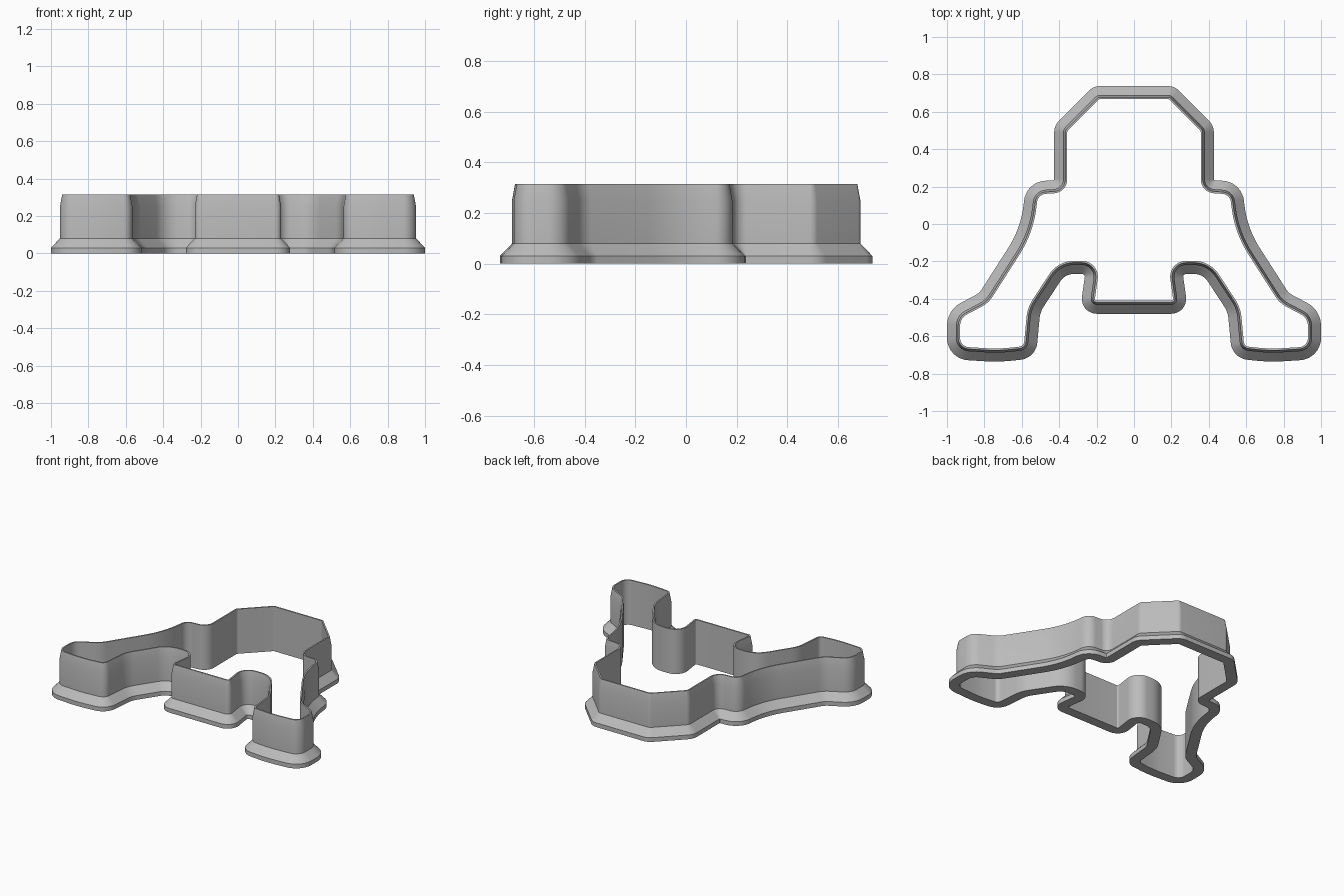
import bpy, bmesh, math
from mathutils import Vector, Matrix

cube = bpy.data.objects.get("Cube")
if cube:
    bpy.data.objects.remove(cube, do_unlink=True)

grey = bpy.data.materials.new("plain_grey")
grey.use_nodes = True
colour = (0.5, 0.5, 0.5, 1)
grey.diffuse_color = colour
grey.node_tree.nodes["Principled BSDF"].inputs["Base Color"].default_value = colour

# Half outline of the cutting edge, top to bottom: x, y, corner radius
HALF = [
    (.191, .677, .02), (.367, .501, .03), (.367, .178, .065), (.522, .168, .06),
    (.548, -.045, .6), (.785, -.415, .15), (.94, -.497, .08), (.94, -.665, .06),
    (.73, -.678, .8), (.58, -.663, .04), (.56, -.45, .2), (.40, -.206, .15),
    (.192, -.208, .075), (.222, -.42, .02),
]

# Wall cross-section as a closed loop: outward offset, height
SECTION = [(-.01, 0), (.06, 0), (.06, .03), (.012, .08),
           (.012, .25), (0, .315), (-.01, .315)]


def rounded_outline(corners, steps=10):
    """Round every corner; give points with their outward normals."""
    result = []
    for i, (x, y, r) in enumerate(corners):
        here = Vector((x, y))
        before = (here - Vector(corners[i - 1][:2])).normalized()
        after = (Vector(corners[(i + 1) % len(corners)][:2]) - here).normalized()
        turn = math.atan2(before.cross(after), before.dot(after))
        left = Vector((-before.y, before.x))
        side = left if turn > 0 else -left
        start = here - before * r * math.tan(abs(turn) / 2)
        for k in range(steps + 1):
            a = turn * k / steps
            point = start + before * r * math.sin(abs(a)) + side * r * (1 - math.cos(a))
            result.append((point, Matrix.Rotation(a, 2) @ left))
    return result


# Sweep the section round the mirrored outline
mirrored = [(-x, y, r) for x, y, r in reversed(HALF)]
outline = rounded_outline(HALF + mirrored)
bm = bmesh.new()
rings = []
for point, normal in outline:
    ring = []
    for offset, z in SECTION:
        p = point + normal * offset
        ring.append(bm.verts.new((p.x, p.y, z)))
    rings.append(ring)
for i, ring in enumerate(rings):
    previous = rings[i - 1]
    for j in range(len(SECTION)):
        bm.faces.new((previous[j - 1], previous[j], ring[j], ring[j - 1]))
bmesh.ops.recalc_face_normals(bm, faces=bm.faces)

mesh = bpy.data.meshes.new("cutter_wall_and_flange")
bm.to_mesh(mesh)
bm.free()
mesh.materials.append(grey)
cutter = bpy.data.objects.new("cutter_wall_and_flange", mesh)
bpy.context.collection.objects.link(cutter)

# Smooth corners, keep the rim and flange edges crisp
bpy.ops.object.select_all(action='DESELECT')
cutter.select_set(True)
bpy.context.view_layer.objects.active = cutter
bpy.ops.object.shade_smooth_by_angle(angle=math.radians(30))
